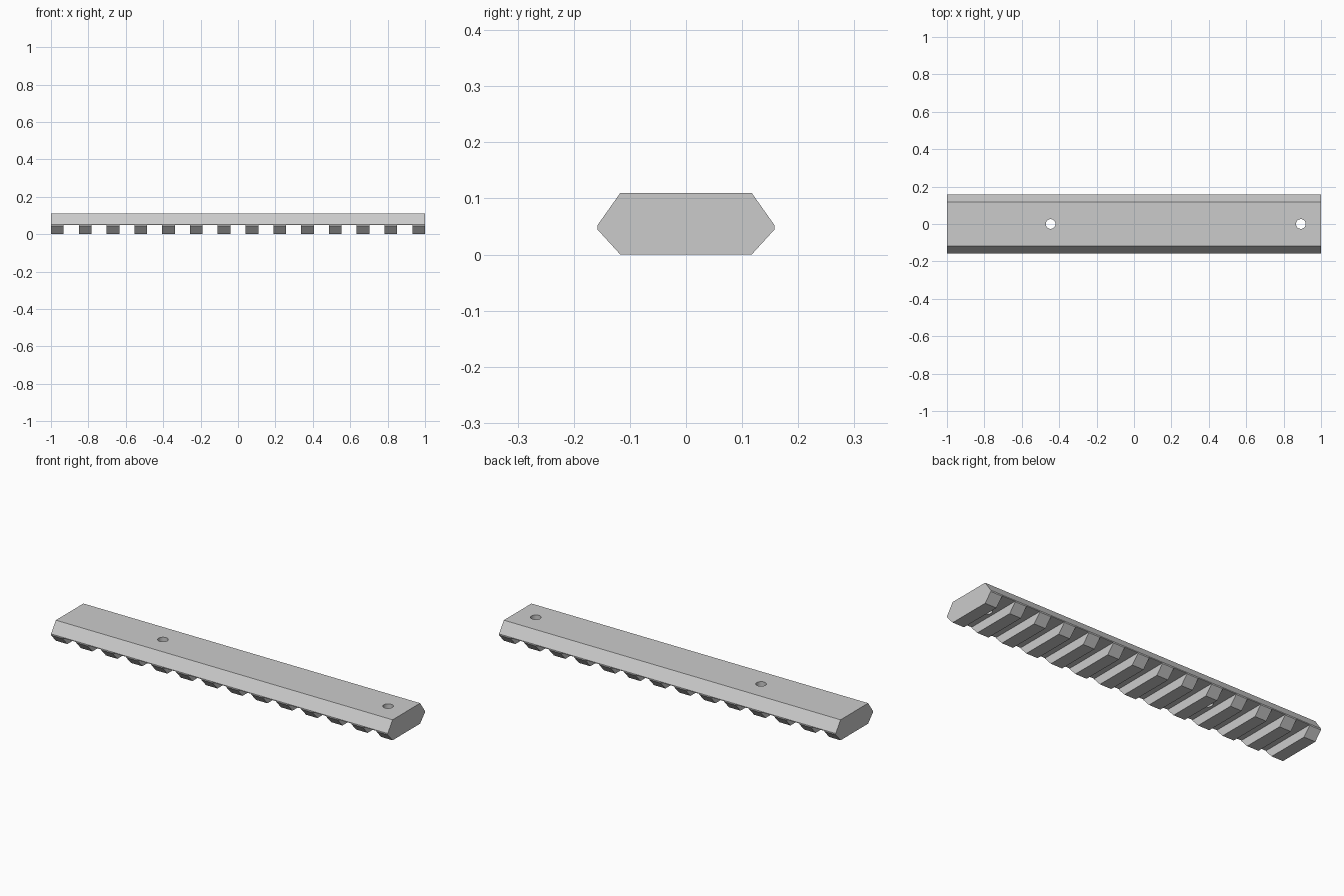
import bpy
import bmesh

if "Cube" in bpy.data.objects:
    bpy.data.objects.remove(bpy.data.objects["Cube"])

TEETH = 14
TOOTH = 0.068
PITCH = (2 - TOOTH) / (TEETH - 1)
GAP = PITCH - TOOTH
SLOT_TOP = 0.048

grey = bpy.data.materials.new("light grey")
grey.use_nodes = True
colour = (0.6, 0.6, 0.6, 1)
grey.diffuse_color = colour
grey.node_tree.nodes["Principled BSDF"].inputs["Base Color"].default_value = colour


def make_object(name, bm):
    bmesh.ops.recalc_face_normals(bm, faces=bm.faces)
    mesh = bpy.data.meshes.new(name)
    bm.to_mesh(mesh)
    bm.free()
    mesh.materials.append(grey)
    obj = bpy.data.objects.new(name, mesh)
    bpy.context.collection.objects.link(obj)
    return obj


def slot_centre(i):
    return -1 + TOOTH + GAP / 2 + i * PITCH


# Rail body: mirrored half profile swept along x
half = [(0.117, 0), (0.158, 0.045), (0.158, 0.052), (0.117, 0.11)]
profile = half + [(-y, z) for y, z in reversed(half)]
bm = bmesh.new()
end = bm.faces.new([bm.verts.new((-1, y, z)) for y, z in profile])
swept = bmesh.ops.extrude_face_region(bm, geom=[end], use_keep_orig=True)
bmesh.ops.translate(bm, vec=(2, 0, 0),
                    verts=[v for v in swept["geom"] if isinstance(v, bmesh.types.BMVert)])
rail = make_object("rail", bm)

# Cross slots between the teeth
bm = bmesh.new()
for i in range(TEETH - 1):
    box = bmesh.ops.create_cube(bm, size=1)["verts"]
    bmesh.ops.scale(bm, vec=(GAP, 0.5, 2 * SLOT_TOP), verts=box)
    bmesh.ops.translate(bm, vec=(slot_centre(i), 0, 0), verts=box)
slots = make_object("slot_cutter", bm)

# Two screw holes, each centred on a slot
bm = bmesh.new()
for i in (3, 12):
    pin = bmesh.ops.create_cone(bm, cap_ends=True, segments=32,
                                radius1=0.026, radius2=0.026, depth=0.5)["verts"]
    bmesh.ops.translate(bm, vec=(slot_centre(i), 0, 0), verts=pin)
holes = make_object("hole_cutter", bm)

for cutter in (slots, holes):
    cut = rail.modifiers.new(cutter.name, "BOOLEAN")
    cut.operation = "DIFFERENCE"
    cut.solver = "EXACT"
    cut.object = cutter

# Apply the cuts and drop the cutters
bpy.context.view_layer.objects.active = rail
rail.select_set(True)
for cutter in (slots, holes):
    bpy.ops.object.modifier_apply(modifier=cutter.name)
    bpy.data.objects.remove(cutter)
bpy.ops.object.shade_smooth_by_angle()
